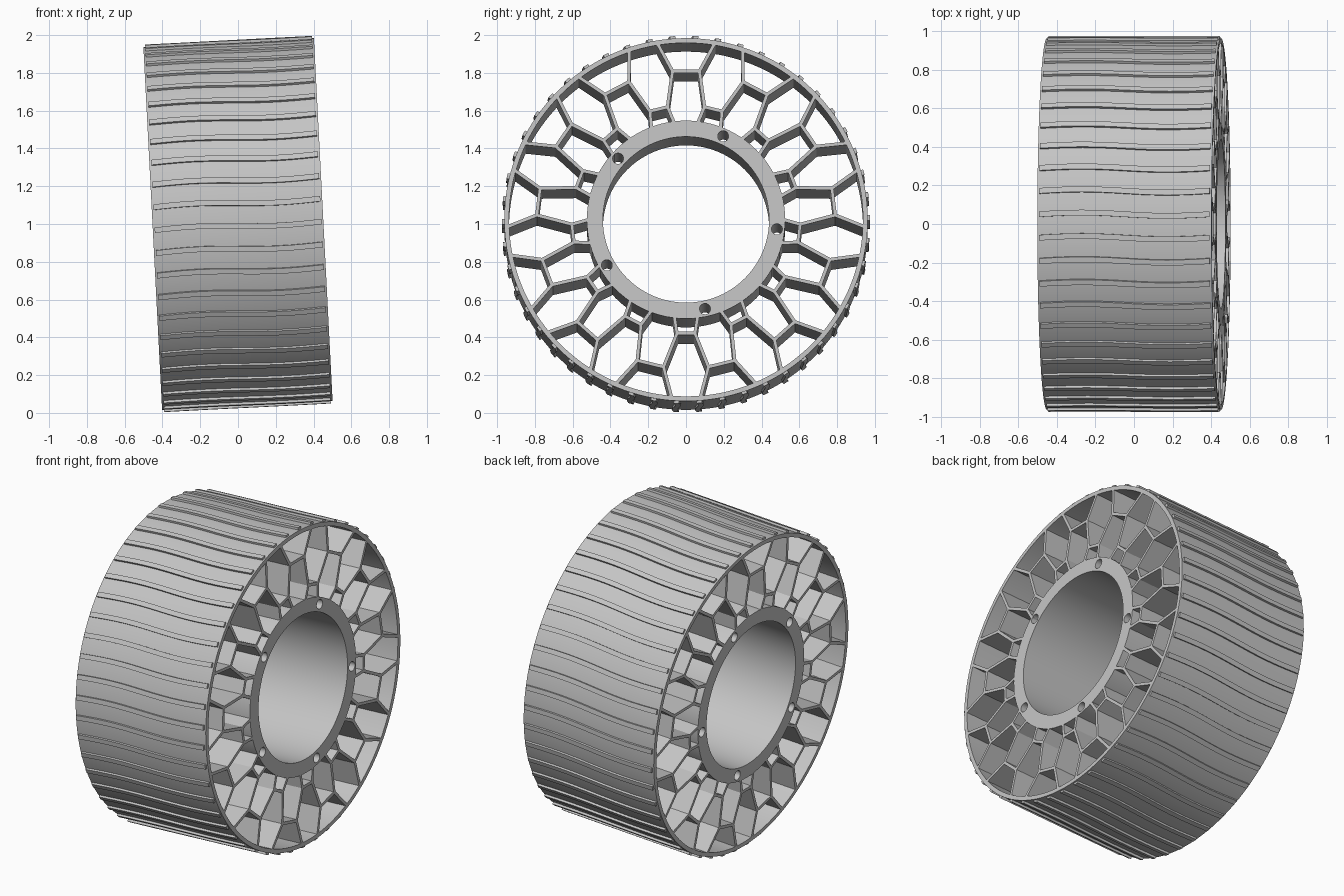
import bpy, bmesh
from math import sin, cos, pi, radians
from mathutils import Matrix, Vector

if "Cube" in bpy.data.objects:
    bpy.data.objects.remove(bpy.data.objects["Cube"])

HALF = 0.452          # half the wheel width
RIM_R, RIM_IN = 0.962, 0.937
HUB_R, HUB_IN = 0.525, 0.44
RIDGE_R = 0.975
CELLS, RIDGES = 13, 50
WALL = 0.018

# The wheel leans slightly: its axle rises toward +x
PLACE = Matrix.Translation((0, 0, 1)) @ Matrix.Rotation(radians(-2.95), 4, 'Y')

grey = bpy.data.materials.new("rubber_grey")
grey.use_nodes = True
colour = (0.56, 0.56, 0.56, 1)
grey.diffuse_color = colour
grey.node_tree.nodes["Principled BSDF"].inputs["Base Color"].default_value = colour


def polar(x, r, deg):
    """Point at radius r, angle measured from the top toward +y."""
    a = radians(deg)
    return Vector((x, r * sin(a), r * cos(a)))


def finish(name, bm):
    bmesh.ops.recalc_face_normals(bm, faces=bm.faces)
    bm.transform(PLACE)
    mesh = bpy.data.meshes.new(name)
    bm.to_mesh(mesh)
    bm.free()
    mesh.materials.append(grey)
    ob = bpy.data.objects.new(name, mesh)
    bpy.context.collection.objects.link(ob)
    bpy.ops.object.select_all(action='DESELECT')
    ob.select_set(True)
    bpy.context.view_layer.objects.active = ob
    bpy.ops.object.shade_smooth_by_angle(angle=radians(30))


def circle(centre, radius, count):
    return [centre + polar(0, radius, 360 * i / count) for i in range(count)]


def plate(name, loops):
    """Extrude an outline with holes across the wheel width."""
    bm = bmesh.new()
    caps = ([], [])
    for loop in loops:
        sides = [[bm.verts.new((x, p.y, p.z)) for p in loop] for x in (-HALF, HALF)]
        n = len(loop)
        for i in range(n):
            j = (i + 1) % n
            bm.faces.new((sides[0][i], sides[0][j], sides[1][j], sides[1][i]))
            for cap, side in zip(caps, sides):
                cap.append(bm.edges.get((side[i], side[j])))
    for cap in caps:
        bmesh.ops.triangle_fill(bm, edges=cap, use_beauty=True)
    finish(name, bm)


def add_prism(bm, sections):
    """Skin a run of four-cornered sections and close both ends."""
    rows = [[bm.verts.new(p) for p in s] for s in sections]
    for a, b in zip(rows, rows[1:]):
        for i in range(4):
            j = (i + 1) % 4
            bm.faces.new((a[i], a[j], b[j], b[i]))
    bm.faces.new(rows[0])
    bm.faces.new(rows[-1])


# Outer rim and inner hub with bolt holes
centre = Vector((0, 0, 0))
plate("outer_rim", [circle(centre, RIM_R, 144), circle(centre, RIM_IN, 144)])
bolt_holes = [circle(polar(0, 0.484, 24 + 72 * k), 0.029, 18) for k in range(5)]
plate("hub", [circle(centre, HUB_R, 96), circle(centre, HUB_IN, 96)] + bolt_holes)

# Honeycomb web between hub and rim
web = bmesh.new()


def add_wall(start, end):
    p, q = polar(0, *start), polar(0, *end)
    along = (q - p).normalized()
    side = Vector((0, -along.z, along.y)) * WALL / 2
    p, q = p - along * WALL / 4, q + along * WALL / 4
    add_prism(web, [[c + Vector((x, 0, 0)) for c in (p - side, p + side, q + side, q - side)]
                    for x in (-HALF, HALF)])


STEP = 360 / CELLS
PATH = [(0.945, 9.2), (0.79, 5.2), (0.605, 9.3), (0.517, 7)]   # radius, half angle
for k in range(CELLS):
    mid = k * STEP
    for s in (-1, 1):
        nodes = [(r, mid + s * a) for r, a in PATH]
        for start, end in zip(nodes, nodes[1:]):
            add_wall(start, end)
    (r_out, a_out), (r_in, a_in) = PATH[1:3]
    add_wall((r_out, mid - a_out), (r_out, mid + a_out))
    add_wall((r_in, mid + a_in), (r_in, mid + STEP - a_in))
finish("honeycomb_web", web)

# Wavy tread ridges around the rim
tread = bmesh.new()
SPAN, STEPS = HALF - 0.01, 20
FOOT = RIM_R - 0.008
for k in range(RIDGES):
    sections = []
    for i in range(STEPS + 1):
        t = i / STEPS
        x = SPAN * (2 * t - 1)
        deg = 3 + 360 * k / RIDGES + 0.5 * sin(2 * pi * t)
        sections.append([polar(x, r, deg + w) for r, w in
                         ((FOOT, -0.85), (RIDGE_R, -0.85), (RIDGE_R, 0.85), (FOOT, 0.85))])
    add_prism(tread, sections)
finish("tread_ridges", tread)
